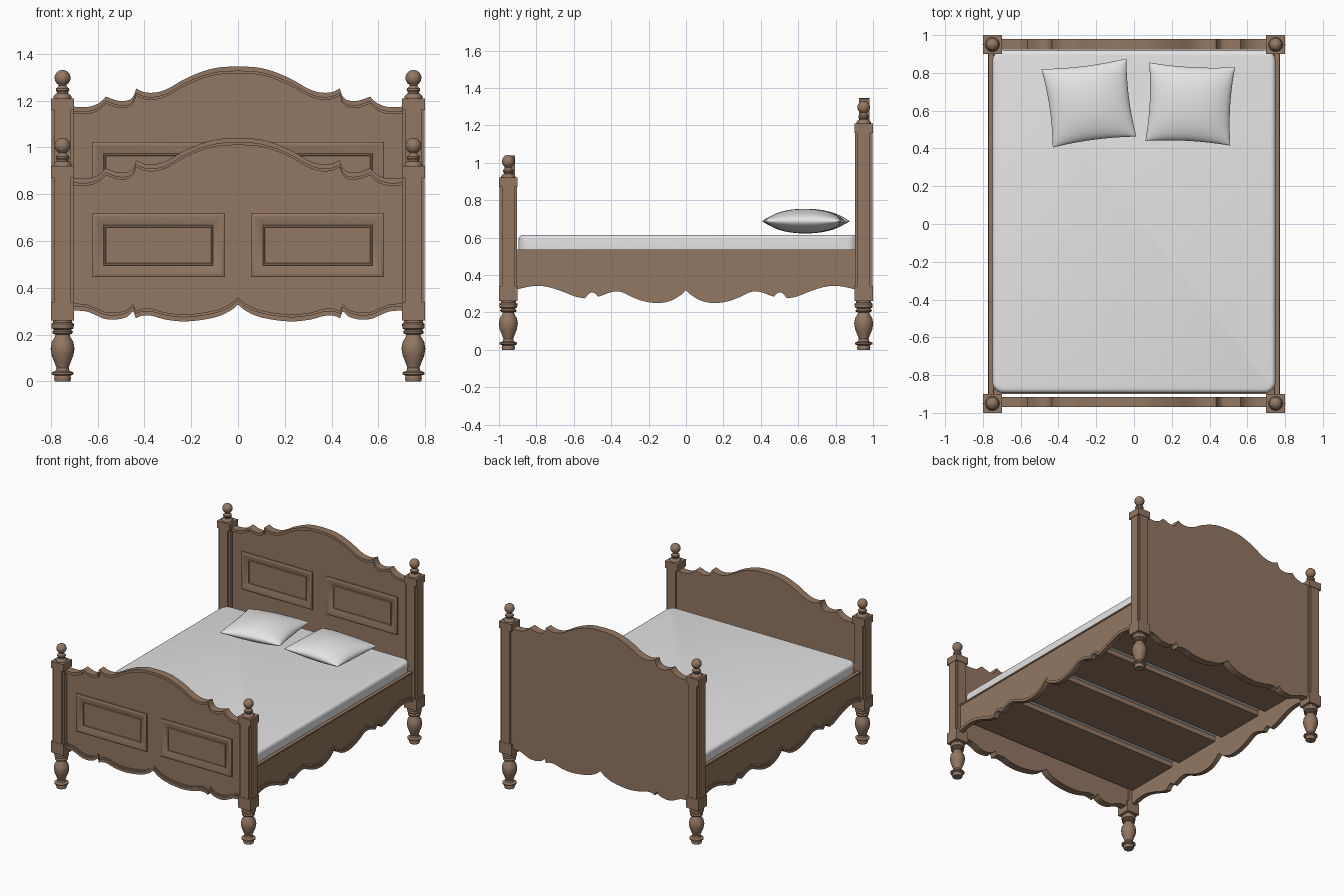
import bpy, bmesh, math
from mathutils import Vector

old = bpy.data.objects.get("Cube")
if old:
    bpy.data.objects.remove(old, do_unlink=True)


def material(name, rgb):
    m = bpy.data.materials.new(name)
    m.use_nodes = True
    m.diffuse_color = (*rgb, 1)
    m.node_tree.nodes["Principled BSDF"].inputs["Base Color"].default_value = (*rgb, 1)
    return m


WOOD = material("brown wood", (0.29, 0.186, 0.122))
LINEN = material("white linen", (0.78, 0.78, 0.78))


def finish(name, bm, mat, angle=35):
    bmesh.ops.remove_doubles(bm, verts=bm.verts, dist=0.0002)
    bmesh.ops.recalc_face_normals(bm, faces=bm.faces)
    mesh = bpy.data.meshes.new(name)
    bm.to_mesh(mesh)
    bm.free()
    mesh.materials.append(mat)
    ob = bpy.data.objects.new(name, mesh)
    bpy.context.collection.objects.link(ob)
    bpy.ops.object.select_all(action="DESELECT")
    ob.select_set(True)
    bpy.context.view_layer.objects.active = ob
    bpy.ops.object.shade_smooth_by_angle(angle=math.radians(angle))
    return ob


def add_box(bm, lo, hi):
    vs = bmesh.ops.create_cube(bm, size=1)["verts"]
    for v in vs:
        v.co = Vector([(a + b) / 2 + c * (b - a) for a, b, c in zip(lo, hi, v.co)])


def loft(bm, rings):
    """Skin equal rings of points and cap both ends."""
    vs = [[bm.verts.new(p) for p in r] for r in rings]
    for a, b in zip(vs, vs[1:]):
        for i in range(len(a)):
            j = (i + 1) % len(a)
            bm.faces.new((a[i], a[j], b[j], b[i]))
    bm.faces.new(vs[0])
    bm.faces.new(vs[-1])


def lathe(bm, x, y, z, profile, n=24):
    loft(bm, [[(x + r * math.cos(math.tau * i / n), y + r * math.sin(math.tau * i / n), z + h)
               for i in range(n)] for r, h in profile])


def curve(arcs, steps=4):
    """Smooth each arc between its cusps, then mirror about the centre."""
    half = []
    for arc in arcs:
        last = len(arc) - 1
        slope = [(arc[min(i + 1, last)][1] - arc[max(i - 1, 0)][1]) /
                 (arc[min(i + 1, last)][0] - arc[max(i - 1, 0)][0]) for i in range(last + 1)]
        for i in range(last):
            (a, p), (b, q) = arc[i], arc[i + 1]
            for k in range(steps):
                t = k / steps
                h = t * t * (3 - 2 * t)
                half.append((a + (b - a) * t, p + (q - p) * h + (b - a) * (
                    slope[i] * t * (1 - t) ** 2 - slope[i + 1] * t * t * (1 - t))))
    half.append(arcs[-1][-1])
    return [(-a, z) for a, z in half[:0:-1]] + half


def slab(bm, low, high, d0, d1, place):
    """Solid between two height curves, from depth d0 to d1."""
    loft(bm, [[place(a, z0, d0), place(a, z1, d0), place(a, z1, d1), place(a, z0, d1)]
              for (a, z0), (_, z1) in zip(low, high)])


def shift(c, dz):
    return [(a, z + dz) for a, z in c]


def resample(c, like):
    out = []
    for a, _ in like:
        for (p, z), (q, w) in zip(c, c[1:]):
            if p <= a <= q + 1e-6:
                out.append((a, z + (w - z) * (a - p) / (q - p)))
                break
    return out


# Scalloped edges, from the centre outward
TOP = curve([[(0, 1.04), (.08, 1.036), (.15, 1.019), (.23, .985), (.3, .945), (.35, .929),
              (.4, .93), (.435, .945)],
             [(.435, .945), (.445, .917), (.465, .897), (.51, .893), (.565, .911)],
             [(.565, .911), (.59, .886), (.63, .869), (.67, .866), (.72, .87)]])
BOTTOM = curve([[(0, .328), (.035, .3), (.1, .273), (.22, .256), (.31, .264), (.37, .28),
                 (.41, .28), (.437, .27)],
                [(.437, .27), (.448, .298), (.47, .278), (.52, .264), (.57, .267),
                 (.61, .284), (.65, .299), (.72, .303)]])
RAIL = curve([[(0, .318), (.025, .295), (.075, .265), (.14, .25), (.22, .258), (.29, .283),
               (.35, .31), (.4, .308), (.45, .29), (.47, .284)],
              [(.47, .284), (.49, .303), (.515, .303), (.54, .275)],
              [(.54, .275), (.59, .284), (.67, .315), (.75, .338), (.82, .34), (.91, .322)]])


# Headboard and footboard with moulded edges and framed panels
def board(name, front, lift):
    def place(a, z, d):
        return (a, front - d, z)
    bm = bmesh.new()
    xs = sorted({round(a, 4) for a, _ in TOP + BOTTOM})
    grid = [(a, 0) for a in xs if -.72 <= a <= .72]
    top = shift(resample(TOP, grid), lift)
    low = resample(BOTTOM, grid)
    slab(bm, low, top, -.04, 0, place)
    for width, depth in ((.02, .015), (.03, .007)):
        slab(bm, shift(top, -width), top, -.01, depth, place)
        slab(bm, low, shift(low, width), -.01, depth, place)
    for s in (-1, 1):
        loops = []
        for inset, d in ((0, -.005), (0, .01), (.01, .015), (.016, .015), (.044, .003),
                         (.05, .002), (.052, .009), (.058, .009), (.06, .005)):
            x0, x1 = .056 + inset, .624 - inset
            z0, z1 = .445 + lift + inset, .718 + lift - inset
            loops.append([place(s * x, z, d) for x, z in ((x0, z0), (x1, z0), (x1, z1), (x0, z1))])
        loft(bm, loops)
    finish(name, bm, WOOD)


board("headboard", .94, .306)
board("footboard", -.955, 0)

# Corner posts: turned leg, block, notched shaft, block, ball finial
LEG = [(.033, 0), (.036, .012), (.033, .024), (.047, .03), (.047, .038), (.03, .045), (.026, .058),
       (.034, .08), (.046, .11), (.051, .14), (.046, .168), (.033, .19), (.03, .2), (.042, .204),
       (.044, .212), (.036, .22), (.046, .226), (.048, .236), (.048, .246), (.04, .252), (.04, .27)]
FINIAL = [(.038, -.01), (.038, .008), (.034, .014), (.025, .02), (.024, .026), (.029, .034),
          (.028, .042), (.018, .05), (.016, .055)]
FINIAL += [(.034 * math.sin(t), .087 - .034 * math.cos(t))
           for t in (math.radians(a) for a in range(30, 180, 15))] + [(.002, .121)]


def post(name, x, y, top):
    bm = bmesh.new()
    lathe(bm, x, y, 0, LEG)
    lathe(bm, x, y, top, FINIAL)
    for z0, z1 in ((.26, .34), (top - .05, top)):
        add_box(bm, (x - .05, y - .05, z0), (x + .05, y + .05, z1))
    h, n = .047, .034
    quarter = [(h, n), (n, n), (n, h)]
    ring = []
    for k in range(4):
        c, s = round(math.cos(k * math.pi / 2)), round(math.sin(k * math.pi / 2))
        ring += [(x + c * a - s * b, y + s * a + c * b) for a, b in quarter]
    loft(bm, [[(a, b, z) for a, b in ring] for z in (.335, top - .045)])
    finish(name, bm, WOOD)


for side, s in (("left", 1), ("right", -1)):
    post("head_post_" + side, s * .75, .95, 1.21)
    post("foot_post_" + side, s * .75, -.95, .92)

    # Side rail with moulded lower edge and top lip
    def outward(a, z, d, s=s):
        return (s * (.763 + d), a, z)
    rail = bmesh.new()
    flat = [(a, .527) for a, _ in RAIL]
    slab(rail, RAIL, flat, -.023, 0, outward)
    slab(rail, RAIL, shift(RAIL, .02), -.01, .011, outward)
    slab(rail, RAIL, shift(RAIL, .032), -.01, .005, outward)
    slab(rail, shift(flat, -.002), shift(flat, .008), -.02, .006, outward)
    finish("side_rail_" + side, rail, WOOD)

# Base boards under the mattress
bm = bmesh.new()
gap, pitch = .07, .45
for i in range(4):
    y = -.9 + i * pitch
    add_box(bm, (-.745, y + (gap / 2 if i else 0), .425),
            (.745, y + pitch - (gap / 2 if i < 3 else 0), .46))
finish("base_boards", bm, WOOD)

# Mattress
bm = bmesh.new()
add_box(bm, (-.75, -.895, .46), (.75, .92, .614))
upright = [e for e in bm.edges if abs(e.verts[0].co.z - e.verts[1].co.z) > .1]
bmesh.ops.bevel(bm, geom=upright, offset=.06, segments=6, profile=.5, affect="EDGES")
rim = [e for e in bm.edges if all(v.co.z > .61 for v in e.verts)]
bmesh.ops.bevel(bm, geom=rim, offset=.025, segments=4, profile=.5, affect="EDGES")
for v in bm.verts:
    if v.co.z < .525:
        v.co.x *= .98
finish("mattress", bm, LINEN, 60)


# Pillows: puffed quads with pinched corners
def pillow(name, corners, n=20):
    a, b, c, d = (Vector(p) for p in corners)
    bm = bmesh.new()
    for sign in (-1, 1):
        grid = []
        for i in range(n + 1):
            row = []
            for j in range(n + 1):
                u, v = math.sin((i / n - .5) * math.pi), math.sin((j / n - .5) * math.pi)
                pu, pv = u * (1 - .06 * (1 - v * v)), v * (1 - .06 * (1 - u * u))
                s, t = (pu + 1) / 2, (pv + 1) / 2
                p = a.lerp(b, s).lerp(d.lerp(c, s), t)
                puff = .066 * max(0, (1 - u * u) * (1 - v * v)) ** .5
                row.append(bm.verts.new((p.x, p.y, .688 + sign * puff)))
            grid.append(row)
        for i in range(n):
            for j in range(n):
                bm.faces.new((grid[i][j], grid[i + 1][j], grid[i + 1][j + 1], grid[i][j + 1]))
    finish(name, bm, LINEN, 60)


pillow("pillow_right", [(-.43, .405), (.013, .463), (-.04, .876), (-.49, .82)])
pillow("pillow_left", [(.06, .44), (.51, .415), (.535, .83), (.08, .855)])
